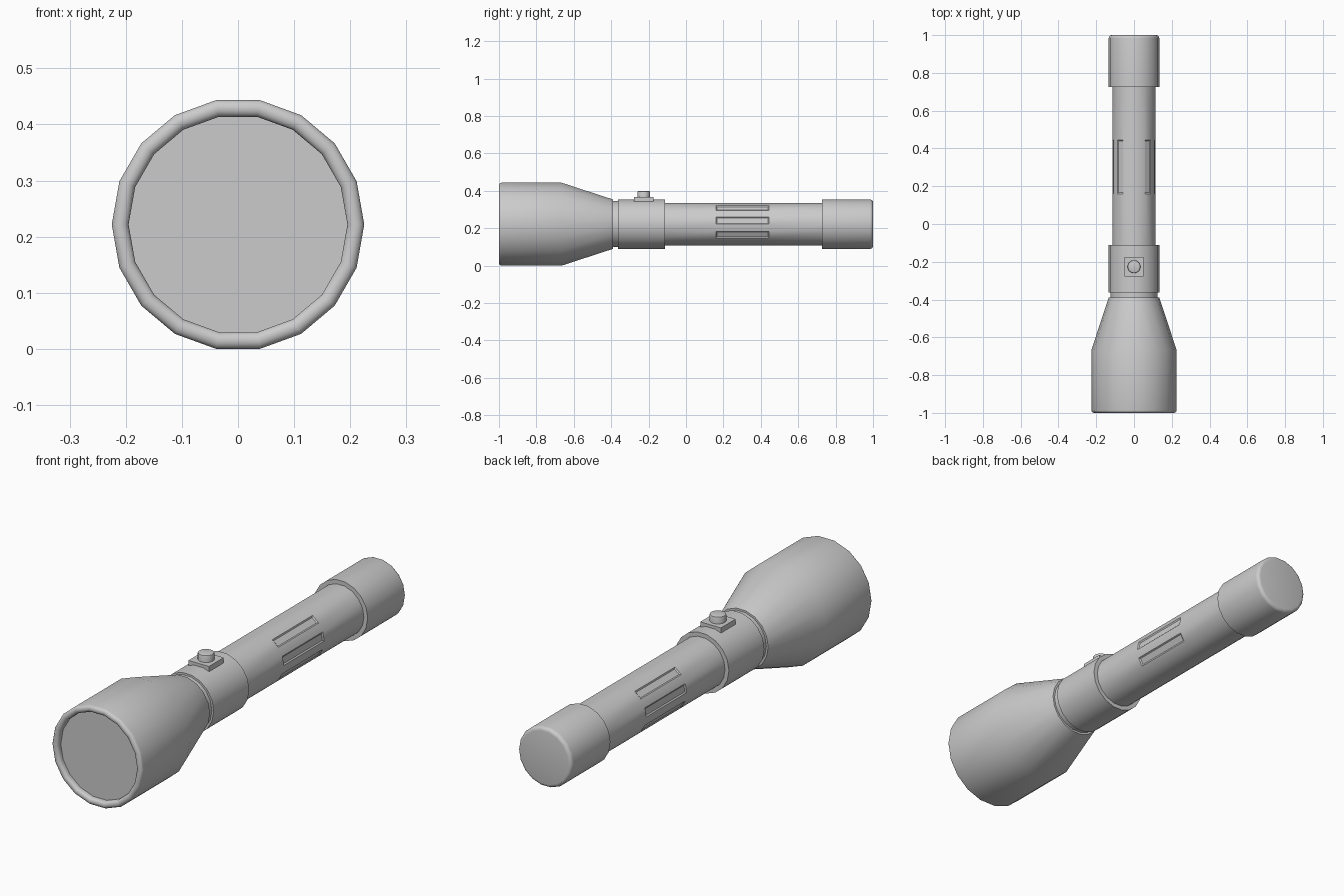
import bpy, bmesh, math
from mathutils import Matrix

if "Cube" in bpy.data.objects:
    bpy.data.objects.remove(bpy.data.objects["Cube"])

SIDES = 18
ZC = 0.2216  # height of the long axis


def finish(bm, name):
    bmesh.ops.recalc_face_normals(bm, faces=bm.faces[:])
    mesh = bpy.data.meshes.new(name)
    bm.to_mesh(mesh)
    bm.free()
    ob = bpy.data.objects.new(name, mesh)
    bpy.context.collection.objects.link(ob)
    bpy.ops.object.select_all(action='DESELECT')
    ob.select_set(True)
    bpy.context.view_layer.objects.active = ob
    bpy.ops.object.shade_smooth_by_angle(angle=math.radians(31))
    return ob


def lathe(profile):
    """Capped solid of revolution about the long axis; profile = (radius, y)."""
    bm = bmesh.new()
    rings = []
    for r, y in profile:
        rings.append([bm.verts.new((r * math.cos(a), y, ZC + r * math.sin(a)))
                      for a in (2 * math.pi * k / SIDES for k in range(SIDES))])
    bands = []
    for p, q in zip(rings, rings[1:]):
        bands.append([bm.faces.new((p[k], p[(k + 1) % SIDES], q[(k + 1) % SIDES], q[k]))
                      for k in range(SIDES)])
    bm.faces.new(rings[0])
    bm.faces.new(rings[-1])
    bmesh.ops.recalc_face_normals(bm, faces=bm.faces[:])
    return bm, bands


def arc(cr, cy, rad_r, rad_y, a0, a1, n):
    """Points on an elliptical arc in the profile plane."""
    angles = [math.radians(a0 + (a1 - a0) * i / n) for i in range(n + 1)]
    return [(cr + rad_r * math.cos(a), cy + rad_y * math.sin(a)) for a in angles]


# Flared head: recessed lens, rounded rim, straight barrel and taper
rim = arc(0.21, -0.987, 0.015, 0.013, 180, 360, 8)
bm, _ = lathe([(0.195, -0.975)] + rim + [(0.225, -0.665), (0.134, -0.39)])
finish(bm, "head")

# Neck between head and collar
bm, _ = lathe([(0.125, -0.40), (0.125, -0.35)])
finish(bm, "neck")

# Collar carrying the switch
bm, _ = lathe([(0.134, -0.363), (0.134, -0.112)])
finish(bm, "collar")

# Handle tube with alternating sunken grip facets on both sides
bm, bands = lathe([(0.115, -0.13), (0.115, 0.16), (0.115, 0.445), (0.115, 0.75)])
grips = [bands[1][k] for k in (0, 2, 16, 8, 6, 10)]
bmesh.ops.inset_individual(bm, faces=grips, thickness=0.008, depth=-0.004)
finish(bm, "handle")

# Tail cap with a rounded end
bm, _ = lathe([(0.134, 0.726)] + arc(0.118, 0.984, 0.016, 0.016, 0, 90, 4))
finish(bm, "tail_cap")

# Switch plate
bm = bmesh.new()
bmesh.ops.create_cube(bm, size=1, matrix=Matrix.Translation((0, -0.226, 0.355))
                      @ Matrix.Diagonal((0.102, 0.104, 0.024, 1)))
finish(bm, "switch_plate")

# Switch button with a softened top edge
bm = bmesh.new()
bmesh.ops.create_cone(bm, cap_ends=True, segments=SIDES, radius1=0.034, radius2=0.034,
                      depth=0.04, matrix=Matrix.Translation((0, -0.226, 0.378)))
top = [e for e in bm.edges if all(v.co.z > 0.39 for v in e.verts)]
bmesh.ops.bevel(bm, geom=top, offset=0.004, segments=2, profile=0.5, affect='EDGES')
finish(bm, "switch_button")
